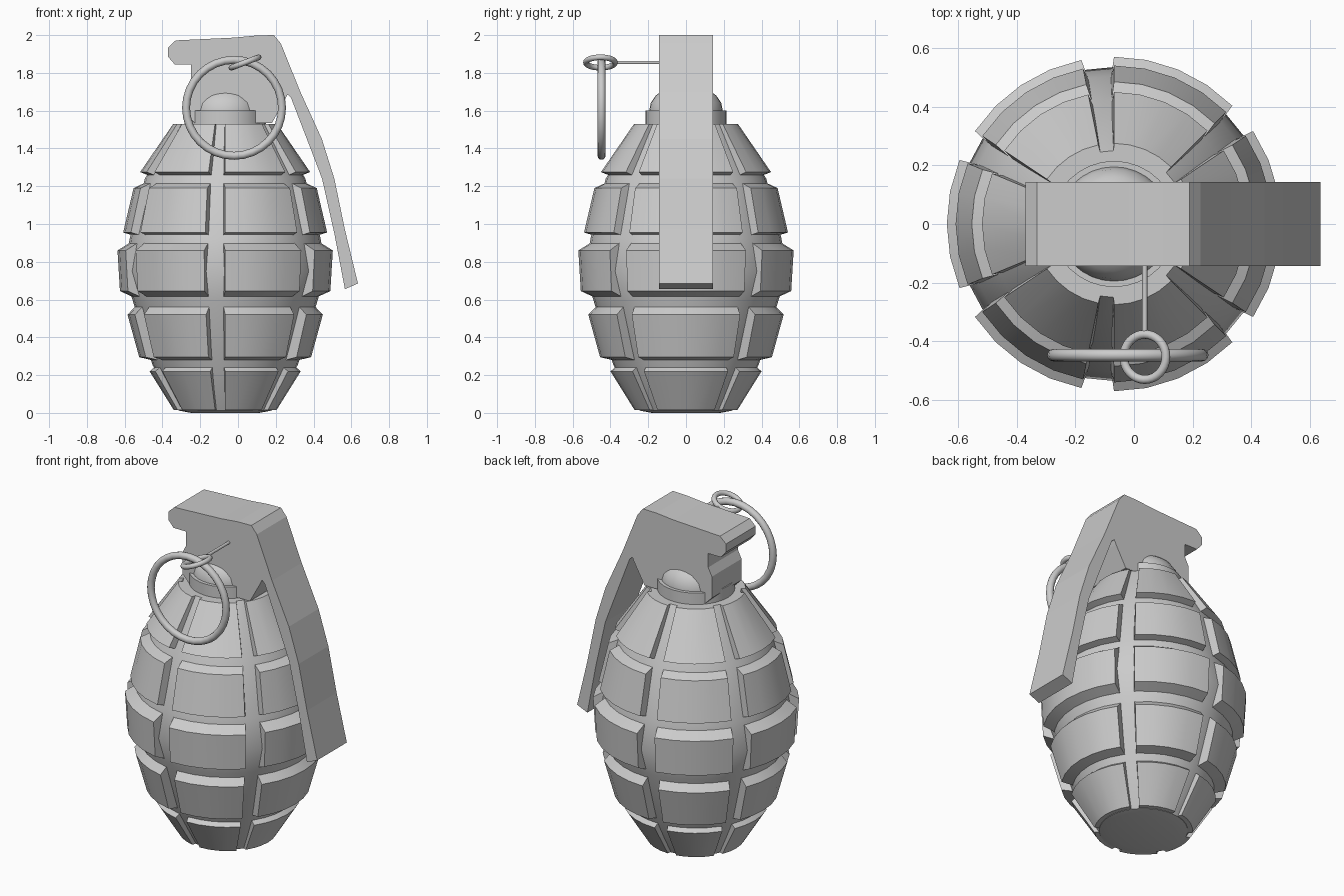
import bpy, bmesh, math
from mathutils import Matrix

if "Cube" in bpy.data.objects:
    bpy.data.objects.remove(bpy.data.objects["Cube"])

CX = -0.068                    # body axis
STEP = math.tau / 32           # the body has 32 sides


def make_object(name, bm, smooth=True):
    bmesh.ops.recalc_face_normals(bm, faces=bm.faces)
    mesh = bpy.data.meshes.new(name)
    bm.to_mesh(mesh)
    bm.free()
    ob = bpy.data.objects.new(name, mesh)
    bpy.context.collection.objects.link(ob)
    if smooth:
        bpy.ops.object.select_all(action='DESELECT')
        ob.select_set(True)
        bpy.context.view_layer.objects.active = ob
        bpy.ops.object.shade_smooth_by_angle(angle=math.radians(28))
    return ob


def lathe(name, profile):
    """Closed solid of revolution about the body axis; profile is (z, r)."""
    bm = bmesh.new()
    rings = [[bm.verts.new((CX + r * math.cos(i * STEP), r * math.sin(i * STEP), z))
              for i in range(32)] for z, r in profile]
    for a, b in zip(rings, rings[1:]):
        for i in range(32):
            j = (i + 1) % 32
            bm.faces.new((a[i], a[j], b[j], b[i]))
    bm.faces.new(rings[0])
    bm.faces.new(rings[-1])
    return make_object(name, bm)


def add_panel(bm, profile, first, count):
    """Raised block over some body sides, with sloping walls down to the core."""
    cols = []
    for k in range(count + 1):
        col = []
        for n, (z, r) in enumerate(profile):
            a = (first + k) * STEP
            if n in (0, 3):
                a += -0.025 if k == 0 else 0.025 if k == count else 0
            col.append(bm.verts.new((CX + r * math.cos(a), r * math.sin(a), z)))
        cols.append(col)
    for a, b in zip(cols, cols[1:]):
        for n in range(4):
            m = (n + 1) % 4
            bm.faces.new((a[n], b[n], b[m], a[m]))
    bm.faces.new(cols[0])
    bm.faces.new(cols[-1])


def torus(name, major, minor, matrix, nu=32, nv=12):
    bm = bmesh.new()
    rings = []
    for i in range(nu):
        u = math.tau * i / nu
        rings.append([])
        for j in range(nv):
            v = math.tau * j / nv
            r = major + minor * math.cos(v)
            rings[-1].append(bm.verts.new((r * math.cos(u), r * math.sin(u), minor * math.sin(v))))
    for i in range(nu):
        a, b = rings[i], rings[(i + 1) % nu]
        for j in range(nv):
            k = (j + 1) % nv
            bm.faces.new((a[j], b[j], b[k], a[k]))
    bm.transform(matrix)
    ob = make_object(name, bm, False)
    ob.data.shade_smooth()
    return ob


# Inner core seen in the grooves
lathe("body_core", [(0, 0.18), (0.012, 0.245), (0.255, 0.385), (0.59, 0.488), (0.75, 0.535),
                    (0.925, 0.505), (1.24, 0.425), (1.53, 0.25)])

# Raised panels: five rows, seven grooves between blocks of sides
rows = [
    [(0.012, 0.20), (0.015, 0.272), (0.22, 0.40), (0.255, 0.36)],
    [(0.275, 0.37), (0.295, 0.455), (0.52, 0.517), (0.575, 0.465)],
    [(0.605, 0.47), (0.645, 0.557), (0.86, 0.57), (0.91, 0.49)],
    [(0.94, 0.49), (0.955, 0.54), (1.19, 0.485), (1.225, 0.41)],
    [(1.255, 0.40), (1.275, 0.45), (1.53, 0.275), (1.53, 0.20)],
]
blocks = [(-3, 6), (4, 4), (9, 4), (14, 4), (19, 4), (24, 4)]
bm = bmesh.new()
for row in rows:
    for first, count in blocks:
        add_panel(bm, row, first, count)
make_object("body_panels", bm)

# Collar and dome on top
lathe("collar", [(1.50, 0.215), (1.60, 0.215)])
lathe("dome", [(1.59, 0.195)] + [(1.60 + 0.14 * math.sin(t), 0.195 * math.cos(t))
      for t in (0, 0.3, 0.6, 0.9, 1.2, 1.5)])

# Head and safety lever, one extruded side profile (x, z)
profile = [(-0.25, 1.845), (-0.335, 1.845), (-0.37, 1.885), (-0.37, 1.935), (-0.33, 1.972),
           (-0.015, 1.987), (0.10, 1.998), (0.19, 2.0), (0.227, 1.955), (0.33, 1.70),
           (0.444, 1.45), (0.51, 1.24), (0.566, 0.97), (0.635, 0.685), (0.566, 0.655),
           (0.51, 0.95), (0.445, 1.24), (0.38, 1.41), (0.28, 1.67), (0.262, 1.685),
           (0.25, 1.66), (0.18, 1.535), (-0.23, 1.535), (-0.275, 1.58), (-0.275, 1.71),
           (-0.25, 1.76)]
bm = bmesh.new()
face = bm.faces.new([bm.verts.new((x, -0.143, z)) for x, z in profile])
ext = bmesh.ops.extrude_face_region(bm, geom=[face], use_keep_orig=True)
bmesh.ops.translate(bm, vec=(0, 0.286, 0),
                    verts=[v for v in ext["geom"] if isinstance(v, bmesh.types.BMVert)])
make_object("lever", bm, False)

# Pull ring, small link ring and pin
torus("pull_ring", 0.254, 0.021,
      Matrix.Translation((-0.021, -0.447, 1.615)) @ Matrix.Rotation(math.pi / 2, 4, 'X'))
torus("link_ring", 0.077, 0.015,
      Matrix.Translation((0.037, -0.453, 1.855)) @ Matrix.Rotation(math.radians(-21), 4, 'Y'))
bm = bmesh.new()
bmesh.ops.create_cone(bm, cap_ends=True, segments=12, radius1=0.009, radius2=0.009, depth=0.28,
                      matrix=Matrix.Translation((0.037, -0.24, 1.855))
                      @ Matrix.Rotation(math.pi / 2, 4, 'X'))
make_object("pin", bm)
